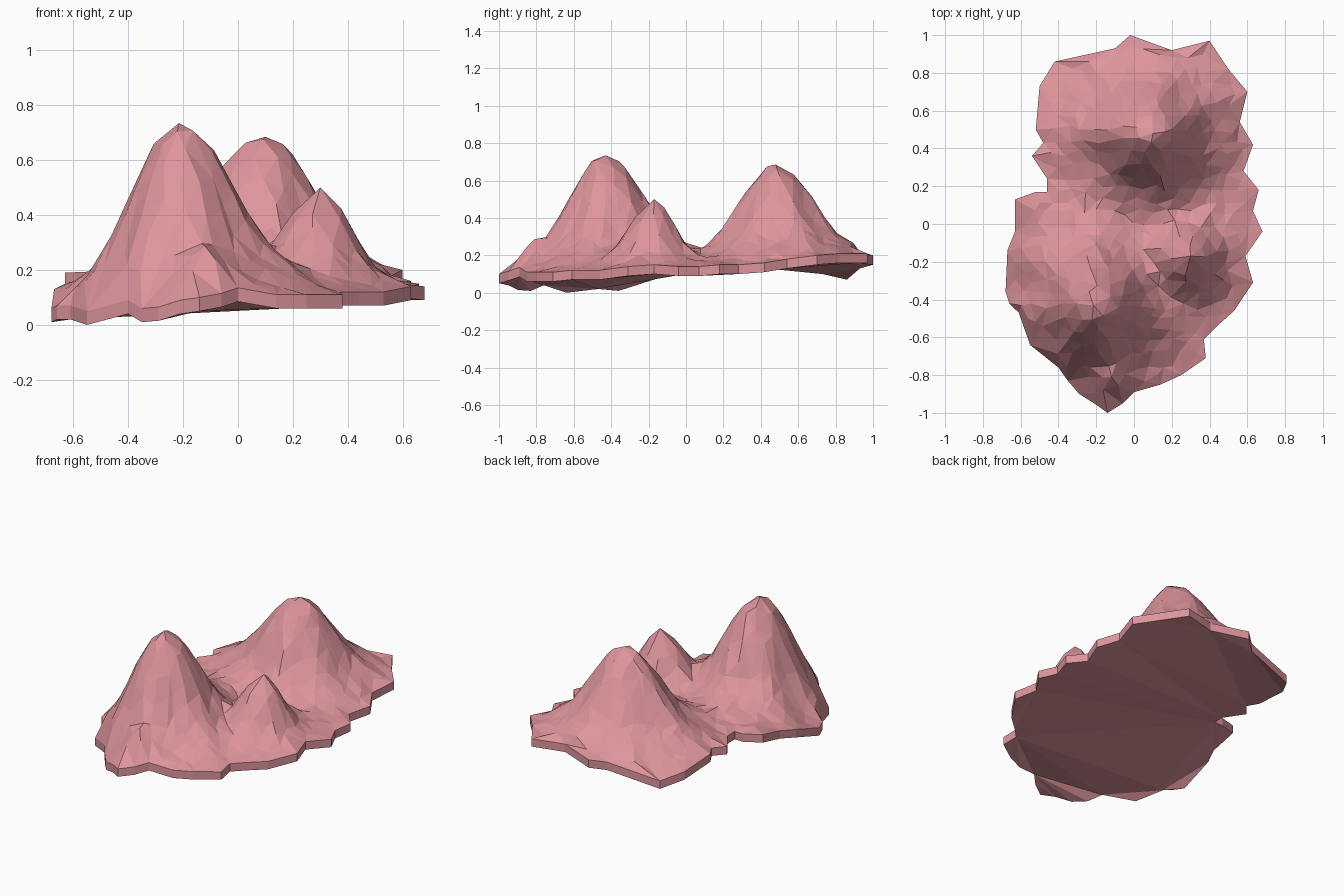
import bpy, bmesh, math, random
from mathutils import Vector
from mathutils.geometry import delaunay_2d_cdt, intersect_point_line

if "Cube" in bpy.data.objects:
    bpy.data.objects.remove(bpy.data.objects["Cube"])

random.seed(4)
SKIRT = 0.05

# Shoreline: x, y and height of the top rim, clockwise from the back
RIM = [(-.02, 1, .20), (.20, .92, .21), (.40, .97, .21), (.50, .82, .21), (.60, .70, .20),
       (.56, .54, .18), (.63, .42, .16), (.58, .28, .15), (.66, .18, .15), (.63, .07, .14),
       (.68, -.04, .14), (.59, -.17, .15), (.63, -.31, .14), (.53, -.46, .12), (.44, -.54, .12),
       (.37, -.61, .12), (.38, -.71, .11), (.25, -.80, .11), (.14, -.85, .11), (0, -.89, .135),
       (-.06, -.95, .115), (-.14, -1, .10), (-.21, -.95, .09), (-.29, -.90, .065), (-.35, -.83, .06),
       (-.40, -.76, .09), (-.55, -.64, .05),
       (-.61, -.47, .07), (-.66, -.42, .07), (-.68, -.36, .06), (-.67, -.14, .13), (-.63, -.04, .15),
       (-.63, .13, .19), (-.52, .17, .18), (-.46, .17, .18), (-.46, .24, .18), (-.54, .36, .18),
       (-.48, .43, .18), (-.52, .50, .18), (-.50, .73, .15), (-.42, .86, .12), (-.10, .93, .18)]
RIM.reverse()

# Mountains and a front knoll: centre, top height, half-height widths (-x, +x, -y, +y), gully phase
PEAKS = [((-.215, -.43), .735, (.20, .235, .24, .25), 0.4),
         ((.10, .48), .685, (.26, .21, .22, .23), 1.7),
         ((.30, -.17), .50, (.15, .125, .15, .12), 2.6),
         ((-.12, -.81), .27, (.08, .08, .08, .08), 0)]

# Mountain side profile: distance, fraction of height
SIDE = [(0, 1), (.3, .96), (.6, .79), (1, .5), (1.25, .31), (1.5, .18), (1.9, .07), (2.4, 0)]
ROUND = 1.75  # below 2 pulls the mountain plan towards a diamond


def side(d):
    for (a, fa), (b, fb) in zip(SIDE, SIDE[1:]):
        if d <= b:
            return fa + (fb - fa) * (d - a) / (b - a)
    return 0


def edge_distance(p):
    best = 9
    for i, a in enumerate(RIM):
        a, b = Vector(a[:2]), Vector(RIM[i - 1][:2])
        q, t = intersect_point_line(p, a, b)
        q = a.lerp(b, min(1, max(0, t)))
        best = min(best, (q - p).length)
    return best


def inside(p):
    hit = False
    for i, a in enumerate(RIM):
        b = RIM[i - 1]
        if (a[1] > p.y) != (b[1] > p.y):
            if p.x < a[0] + (p.y - a[1]) * (b[0] - a[0]) / (b[1] - a[1]):
                hit = not hit
    return hit


def ground(p):
    w = [(1 / ((p - Vector(r[:2])).length + 1e-4) ** 2.5, r[2]) for r in RIM]
    return sum(a * z for a, z in w) / sum(a for a, z in w)


def height(p):
    base = ground(p) + min(.04, edge_distance(p) * .2)
    total = 0
    for (cx, cy), top, (wl, wr, wf, wb), phase in PEAKS:
        dx, dy = p.x - cx, p.y - cy
        u, v = abs(dx) / (wr if dx > 0 else wl), abs(dy) / (wb if dy > 0 else wf)
        d = (u ** ROUND + v ** ROUND) ** (1 / ROUND)
        gully = math.sin(7 * math.atan2(dy, dx) + phase)
        d *= 1 + .04 * gully * min(1, d)
        total += max(0, (top - base) * side(d)) ** 2.5
    return base + total ** .4


# Scattered survey points inside the shoreline
pts = [Vector(r[:2]) for r in RIM]
peaks = [Vector(k[0]) for k in PEAKS]
inner = list(peaks)
STEP = .072
for j in range(-16, 17):
    for i in range(-11, 12):
        p = Vector(((i + .5 * (j % 2)) * STEP + random.uniform(-.022, .022),
                    j * STEP * .87 + random.uniform(-.022, .022)))
        if inside(p) and edge_distance(p) > .035 and min((p - k).length for k in peaks) > .045:
            inner.append(p)
n = len(pts)
verts, _, faces, orig, _, _ = delaunay_2d_cdt(pts + inner, [], [list(range(n))], 1, 1e-5)

# Faceted surface
bm = bmesh.new()
rim_verts = {}
bv = []
for v, src in zip(verts, orig):
    k = min(src) if src else n + 9
    if k < n:
        z = RIM[k][2]
    else:
        z = height(v) + (random.uniform(-.008, .008) if k >= n + len(PEAKS) else 0)
    bv.append(bm.verts.new((v.x, v.y, z)))
    if k < n:
        rim_verts[k] = bv[-1]
for f in faces:
    bm.faces.new([bv[i] for i in f])

# Short vertical skirt and underside
low = [bm.verts.new((r[0], r[1], r[2] - SKIRT)) for r in RIM]
for i in range(n):
    j = (i + 1) % n
    bm.faces.new((rim_verts[i], low[i], low[j], rim_verts[j]))
under = bm.faces.new(low[::-1])
bmesh.ops.triangulate(bm, faces=[under])
bmesh.ops.recalc_face_normals(bm, faces=bm.faces)

mesh = bpy.data.meshes.new("mountain_island")
bm.to_mesh(mesh)
bm.free()
island = bpy.data.objects.new("mountain_island", mesh)
bpy.context.collection.objects.link(island)

mat = bpy.data.materials.new("pink_rock")
mat.diffuse_color = (.72, .30, .33, 1)
mat.use_nodes = True
mat.node_tree.nodes["Principled BSDF"].inputs["Base Color"].default_value = mat.diffuse_color
mesh.materials.append(mat)
